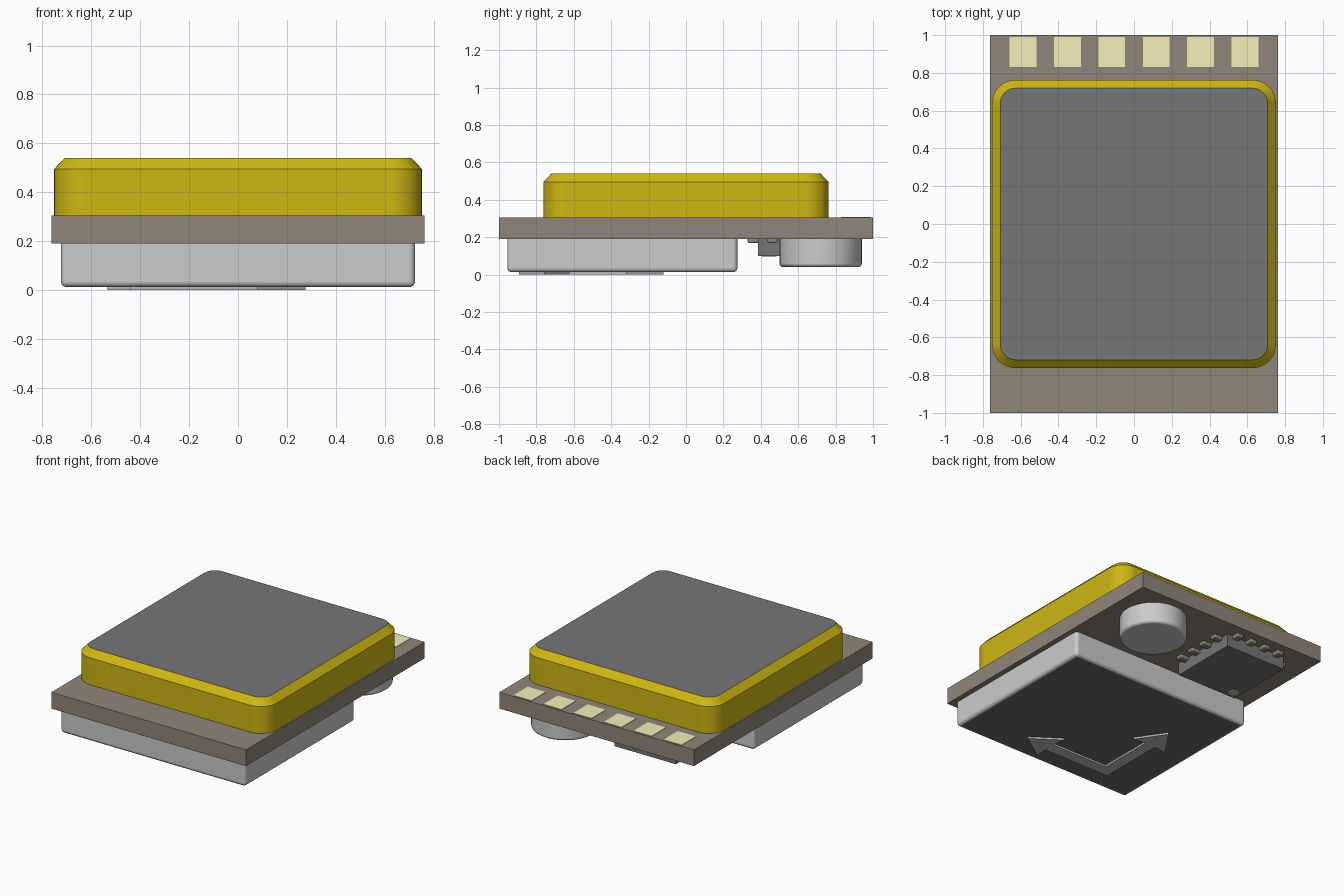
import bpy, bmesh, math

if "Cube" in bpy.data.objects:
    bpy.data.objects.remove(bpy.data.objects["Cube"])


def material(name, r, g, b):
    m = bpy.data.materials.new(name)
    m.diffuse_color = (r, g, b, 1)
    m.use_nodes = True
    m.node_tree.nodes["Principled BSDF"].inputs["Base Color"].default_value = m.diffuse_color
    return m


BOARD = material("board_brown", 0.28, 0.24, 0.195)
YELLOW = material("ceramic_yellow", 0.62, 0.47, 0.006)
PAD = material("pad_cream", 0.93, 0.86, 0.48)
LID = material("plate_grey", 0.18, 0.18, 0.18)
DARK = material("label_dark", 0.15, 0.15, 0.15)
METAL = material("metal_grey", 0.69, 0.69, 0.69)
MARK = material("marking_grey", 0.5, 0.5, 0.5)


def finish(name, bm, mats=(), smooth=True):
    bmesh.ops.recalc_face_normals(bm, faces=bm.faces)
    me = bpy.data.meshes.new(name)
    bm.to_mesh(me)
    bm.free()
    ob = bpy.data.objects.new(name, me)
    bpy.context.collection.objects.link(ob)
    for m in mats:
        me.materials.append(m)
    if smooth:
        bpy.ops.object.select_all(action='DESELECT')
        ob.select_set(True)
        bpy.context.view_layer.objects.active = ob
        bpy.ops.object.shade_smooth_by_angle(angle=math.radians(30))
        # keep the large flat sides evenly shaded
        ob.modifiers.new("even_shading", 'WEIGHTED_NORMAL').keep_sharp = True
    return ob


def loft(rings):
    """Skin a stack of equal-length 3D rings and cap both ends (returns bm, first cap, last cap)."""
    bm = bmesh.new()
    vs = [[bm.verts.new(p) for p in ring] for ring in rings]
    n = len(vs[0])
    for a, b in zip(vs, vs[1:]):
        for i in range(n):
            j = (i + 1) % n
            bm.faces.new((a[i], a[j], b[j], b[i]))
    return bm, bm.faces.new(vs[0]), bm.faces.new(vs[-1])


def circle(r, z, cx, cy, n):
    return [(cx + r * math.cos(t * math.tau / n), cy + r * math.sin(t * math.tau / n), z)
            for t in range(n)]


def rounded_rect(hx, hy, r, z, cy=0, seg=8):
    pts = []
    for k, (sx, sy) in enumerate(((1, 1), (-1, 1), (-1, -1), (1, -1))):
        for i in range(seg + 1):
            a = math.pi / 2 * (k + i / seg)
            pts.append((sx * (hx - r) + r * math.cos(a),
                        cy + sy * (hy - r) + r * math.sin(a), z))
    return pts


def box(name, x0, x1, y0, y1, z0, z1, mats=(), bevel=0.0):
    bm = loft([[(x0, y0, z), (x1, y0, z), (x1, y1, z), (x0, y1, z)] for z in (z0, z1)])[0]
    if bevel:
        bmesh.ops.bevel(bm, geom=bm.edges[:], offset=bevel, segments=3,
                        profile=0.5, affect='EDGES')
    return finish(name, bm, mats, bool(bevel))


# Circuit board and its row of solder pads
box("circuit_board", -0.762, 0.762, -1, 1, 0.19, 0.305, [BOARD])
for i in range(6):
    cx = (i - 2.5) * 0.235
    box(f"solder_pad_{i + 1}", cx - 0.071, cx + 0.071, 0.83, 0.99, 0.29, 0.308, [PAD])

# Antenna block with chamfered rim and grey top plate
bm, _, top = loft([rounded_rect(0.752, 0.763, 0.125, 0.305),
                   rounded_rect(0.752, 0.763, 0.125, 0.495),
                   rounded_rect(0.708, 0.719, 0.081, 0.541)])
top.material_index = 1
finish("antenna_block", bm, [YELLOW, LID])

# Shield can under the board, lower rim rounded, dark label underneath
R = 0.024
rings = [rounded_rect(0.724, 0.615, R, 0.19, -0.34, 4)]
for i in range(5):
    a = math.pi / 2 * i / 4
    d = (R - 0.002) * (1 - math.cos(a))
    rings.append(rounded_rect(0.724 - d, 0.615 - d, R - d,
                              0.013 + R * (1 - math.sin(a)), -0.34, 4))
bm, _, label = loft(rings)
label.material_index = 1
finish("shield_can", bm, [METAL, DARK])

# Raised two-way direction arrow on the label
w, h = 0.042, 0.135
cx, cy = -0.398, -0.757
bx, by = 0.09, -0.31            # where the arrow heads start
outline = [(cx - w, cy - w), (bx, cy - w), (bx - 0.01, cy - h), (0.275, cy),
           (bx - 0.01, cy + h), (bx, cy + w), (cx + w, cy + w),
           (cx + w, by), (cx + h, by - 0.01), (cx, -0.12),
           (cx - h, by - 0.01), (cx - w, by)]
bm = loft([[(x, y, z) for x, y in outline] for z in (0.0, 0.018)])[0]
finish("direction_arrow", bm, [MARK], False)

# Round backup cell with softened lower rim
profile = [(0.22, 0.19)]
for i in range(5):
    a = math.pi / 2 * i / 4
    profile.append((0.2 + 0.02 * math.cos(a), 0.06 - 0.02 * math.sin(a)))
bm = loft([circle(r, z, 0.44, 0.72, 40) for r, z in profile])[0]
finish("backup_cell", bm, [METAL])

# Square sensor chip with a pin-one dot
mx, my = -0.30, 0.635
box("sensor_chip", mx - 0.24, mx + 0.24, my - 0.25, my + 0.25, 0.10, 0.19, [LID])
bm = loft([circle(0.038, z, -0.48, 0.445, 24) for z in (0.097, 0.105)])[0]
finish("pin_one_dot", bm, [MARK])

# Four rounded pins on every side of the chip
for side in range(4):
    for i in range(4):
        o = (i - 1.5) * 0.115
        d = 0.265
        px, py = ((d, o), (o, d), (-d, o), (o, -d))[side]
        lx, ly = (0.04, 0.027) if side % 2 == 0 else (0.027, 0.04)
        box(f"chip_pin_{side + 1}_{i + 1}", mx + px - lx, mx + px + lx,
            my + py - ly, my + py + ly, 0.168, 0.2, [BOARD], 0.01)
